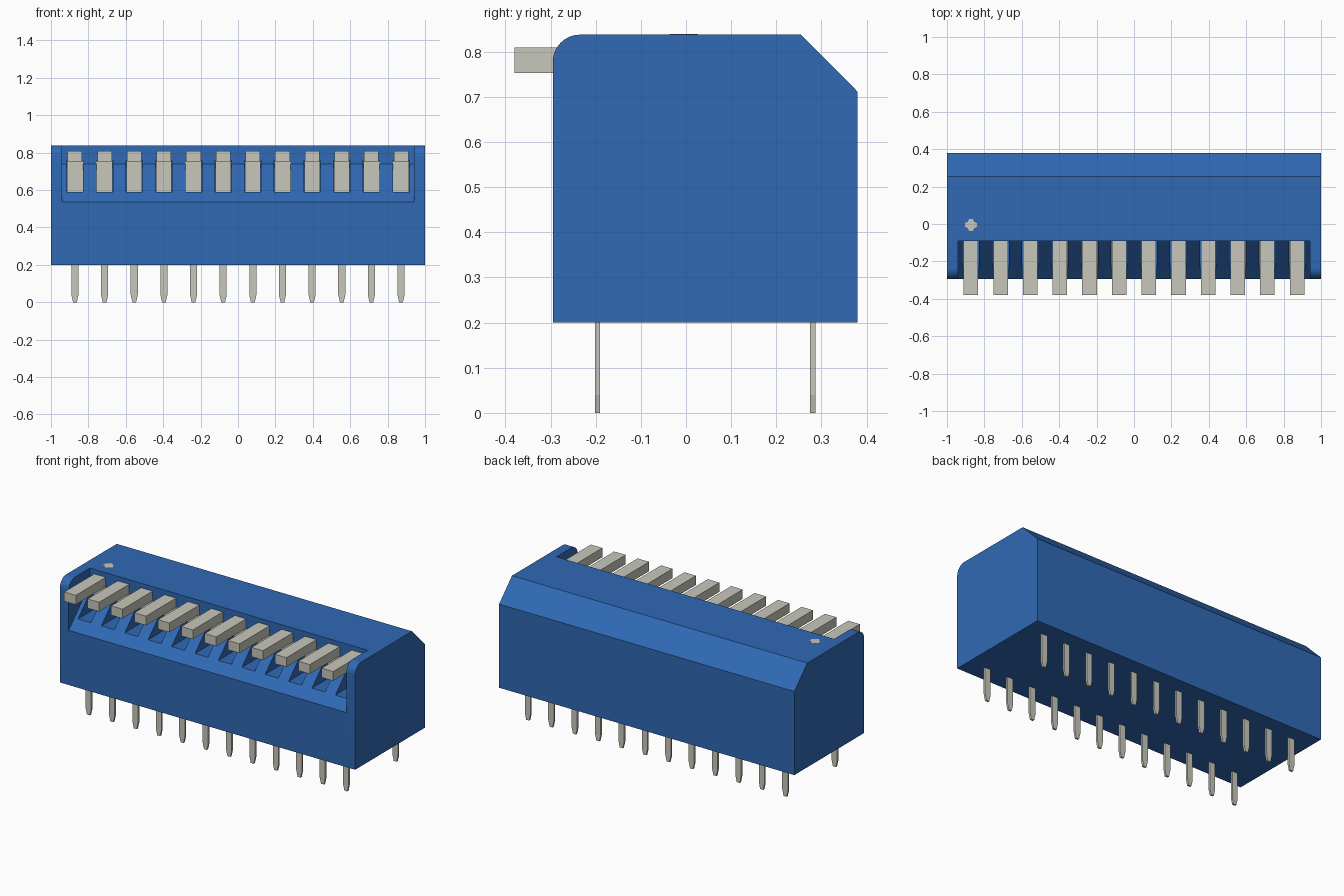
import bpy, bmesh, math
from mathutils import Vector

if "Cube" in bpy.data.objects:
    bpy.data.objects.remove(bpy.data.objects["Cube"], do_unlink=True)


def material(name, rgb):
    m = bpy.data.materials.new(name)
    m.use_nodes = True
    m.diffuse_color = (*rgb, 1)
    m.node_tree.nodes["Principled BSDF"].inputs["Base Color"].default_value = (*rgb, 1)
    return m


BLUE = material("blue plastic", (0.029, 0.142, 0.46))
PALE = material("pale grey", (0.58, 0.575, 0.50))


def prism(bm, points, depth):
    """Extrude a closed polygon of 3D points along a vector."""
    face = bm.faces.new([bm.verts.new(p) for p in points])
    new = bmesh.ops.extrude_face_region(bm, geom=[face])["geom"]
    bmesh.ops.translate(bm, vec=Vector(depth),
                        verts=[v for v in new if isinstance(v, bmesh.types.BMVert)])


def yz_prism(bm, profile, x0, x1):
    prism(bm, [(x0, y, z) for y, z in profile], (x1 - x0, 0, 0))


def rect(a0, a1, b0, b1):
    return [(a0, b0), (a1, b0), (a1, b1), (a0, b1)]


def finish(name, bm, mat):
    bmesh.ops.recalc_face_normals(bm, faces=bm.faces)
    me = bpy.data.meshes.new(name)
    bm.to_mesh(me)
    bm.free()
    me.materials.append(mat)
    ob = bpy.data.objects.new(name, me)
    bpy.context.collection.objects.link(ob)
    return ob


COUNT, PITCH = 12, 0.1585
XS = [(i - (COUNT - 1) / 2) * PITCH for i in range(COUNT)]
FRONT, BACK, BASE, TOP = -0.295, 0.38, 0.2, 0.838
WALL = -0.09            # back wall of the recess

# Housing: rounded top front edge, chamfered top back edge
R = 0.06
arc = [(FRONT + R - R * math.cos(a), TOP - R + R * math.sin(a))
       for a in [math.pi / 2 * i / 10 for i in range(11)]]
bm = bmesh.new()
yz_prism(bm, [(BACK, BASE), (FRONT, BASE)] + arc + [(0.255, TOP), (BACK, 0.712)], -1, 1)
housing = finish("housing", bm, BLUE)

# Cutter for the wide recess with its sloping floor
bm = bmesh.new()
yz_prism(bm, [(FRONT - 0.1, 0.435), (WALL, 0.74), (WALL, 1.0), (FRONT - 0.1, 1.0)][1:]
         + [(FRONT - 0.1, 0.535), (FRONT, 0.535)], -0.94, 0.94)
recess_cutter = finish("recess_cutter", bm, BLUE)

# Cutter for the slots below the levers
bm = bmesh.new()
for x in XS:
    yz_prism(bm, rect(-0.35, WALL + 0.01, 0.59, 0.758), x - 0.044, x + 0.044)
slot_cutter = finish("slot_cutter", bm, BLUE)

for cutter in (recess_cutter, slot_cutter):
    mod = housing.modifiers.new(cutter.name, "BOOLEAN")
    mod.operation = "DIFFERENCE"
    mod.solver = "EXACT"
    mod.object = cutter
bpy.context.view_layer.objects.active = housing
housing.select_set(True)
for mod in list(housing.modifiers):
    bpy.ops.object.modifier_apply(modifier=mod.name)
for cutter in (recess_cutter, slot_cutter):
    bpy.data.objects.remove(cutter, do_unlink=True)
bpy.ops.object.shade_smooth_by_angle(angle=math.radians(30))

# Levers, and the stems that fill the back of each slot
bm = bmesh.new()
for x in XS:
    yz_prism(bm, rect(-0.38, WALL + 0.02, 0.753, 0.81), x - 0.039, x + 0.039)
finish("levers", bm, PALE)
bm = bmesh.new()
for x in XS:
    yz_prism(bm, rect(WALL - 0.001, WALL + 0.02, 0.58, 0.756), x - 0.042, x + 0.042)
finish("lever_stems", bm, PALE)

# Two rows of flat pins with tapered tips
for name, y in (("front_pins", -0.196), ("back_pins", 0.281)):
    bm = bmesh.new()
    for x in XS:
        outline = [(-0.01, 0), (0.01, 0), (0.019, 0.04), (0.019, 0.22),
                   (-0.019, 0.22), (-0.019, 0.04)]
        prism(bm, [(x + dx, y - 0.006, z) for dx, z in outline], (0, 0.012, 0))
    finish(name, bm, PALE)

# Marker for the first position on the top
bm = bmesh.new()
ring = []
for q in range(4):
    for deg, r in ((-18, 0.033), (18, 0.033), (45, 0.024)):
        a = math.radians(90 * q + deg)
        ring.append((XS[0] + r * math.cos(a), -0.005 + r * math.sin(a), TOP - 0.003))
prism(bm, ring, (0, 0, 0.004))
finish("position_marker", bm, PALE)
